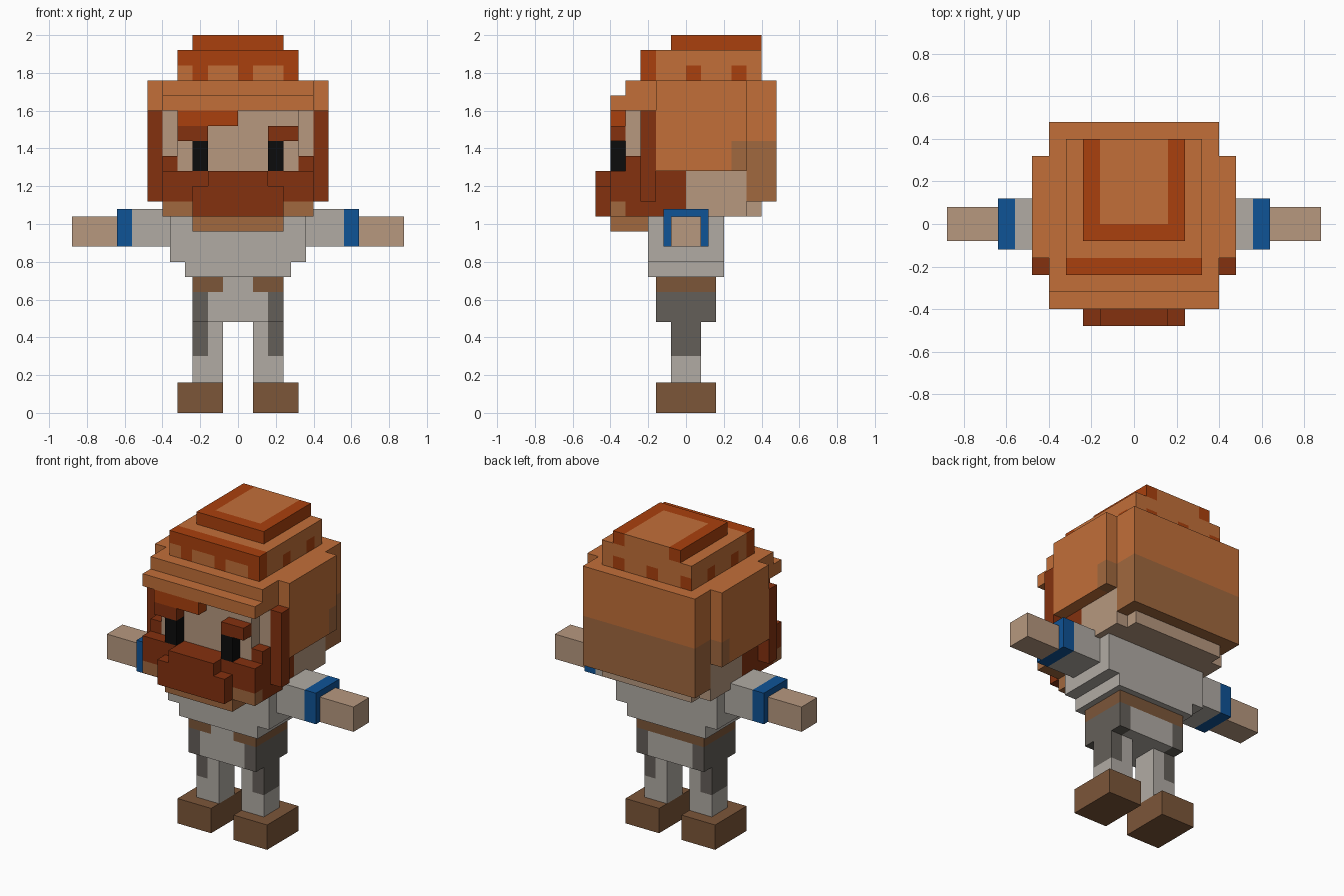
import bpy, bmesh
from math import floor
from mathutils import Vector

if "Cube" in bpy.data.objects:
    bpy.data.objects.remove(bpy.data.objects["Cube"], do_unlink=True)

U = 0.08  # size of one block; all coordinates below are in blocks


def linear(c):
    c /= 255
    return c / 12.92 if c <= 0.04045 else ((c + 0.055) / 1.055) ** 2.4


def material(name, r, g, b):
    m = bpy.data.materials.new(name)
    m.use_nodes = True
    colour = (linear(r), linear(g), linear(b), 1)
    m.diffuse_color = colour
    m.node_tree.nodes["Principled BSDF"].inputs["Base Color"].default_value = colour
    return m


orange = material("orange_hair", 194, 111, 57)
rust = material("rust_orange", 170, 64, 13)
dark_brown = material("dark_beard_brown", 132, 49, 15)
tan = material("tan_hair_tips", 161, 104, 62)
skin = material("skin", 183, 152, 127)
grey = material("light_grey_cloth", 177, 171, 164)
dark_grey = material("dark_grey_cloth", 100, 95, 89)
blue = material("blue_cuff", 15, 83, 150)
leather = material("leather_brown", 124, 86, 57)
black = material("eye_black", 12, 12, 12)


def box(name, x, y, z, mat, rule=None, extra_z=()):
    """Box spanning ranges x, y, z; a rule(centre, normal) picks face colours on a block grid."""
    bm = bmesh.new()
    bmesh.ops.create_cube(bm, size=1)
    spans = (x, y, z)
    for v in bm.verts:
        v.co = Vector([s[0] if c < 0 else s[1] for c, s in zip(v.co, spans)])
    mats = [mat]
    if rule:
        for axis, (lo, hi) in enumerate(spans):
            cuts = list(range(floor(lo) + 1, hi)) + (list(extra_z) if axis == 2 else [])
            normal = Vector([float(i == axis) for i in range(3)])
            for c in cuts:
                bmesh.ops.bisect_plane(bm, geom=bm.verts[:] + bm.edges[:] + bm.faces[:],
                                       plane_co=normal * c, plane_no=normal)
        bm.normal_update()
        for f in bm.faces:
            m = rule(f.calc_center_median(), f.normal)
            if m not in mats:
                mats.append(m)
            f.material_index = mats.index(m)
    bmesh.ops.scale(bm, vec=(U, U, U), verts=bm.verts)
    mesh = bpy.data.meshes.new(name)
    bm.to_mesh(mesh)
    bm.free()
    for m in mats:
        mesh.materials.append(m)
    obj = bpy.data.objects.new(name, mesh)
    bpy.context.collection.objects.link(obj)
    return obj


def pair(name, x, y, z, mat, rule=None, extra_z=()):
    """The same box on both sides of the body."""
    box("left_" + name, x, y, z, mat, rule, extra_z)
    box("right_" + name, (-x[1], -x[0]), y, z, mat, rule, extra_z)


# Colour rules
def leg_rule(c, n):
    return dark_grey if abs(c.x) > 2 and c.z > 3.75 else grey


def hip_rule(c, n):
    if c.z > 8:
        return leather if abs(c.x) > 1 or c.y > 1 else grey
    return dark_grey if abs(c.x) > 2 else grey


def beard_rule(c, n):
    return tan if c.y < -4 and c.z < 14 else dark_brown


def hair_rule(c, n):
    return tan if c.y > 3 and c.z < 18 else orange


def crown_rule(c, n):
    low = c.z < 23
    if n.y < -0.5:
        return orange if low and floor(c.x) % 3 else rust
    if c.y < -2:
        return rust
    if low and n.x > 0.5:
        return rust if floor(c.y) % 3 == 0 else orange
    if low and n.x < -0.5:
        return rust if floor(c.y) % 3 == 2 else orange
    if low and n.y > 0.5:
        return rust if floor(c.x) % 3 == 2 else orange
    return orange


def top_rule(c, n):
    return rust if abs(c.x) > 2 or c.y < 0 else orange


# Legs and hips
pair("shoe", (1, 4), (-2, 2), (0, 2), leather)
pair("leg", (1, 3), (-1, 1), (2, 6), grey, leg_rule, (3.75,))
box("hips", (-3, 3), (-2, 2), (6, 9), grey, hip_rule)

# Torso and arms
box("waist", (-3.5, 3.5), (-2.5, 2.5), (9, 10), grey)
box("chest", (-4.5, 4.5), (-2.5, 2.5), (10, 13), grey)
pair("sleeve", (4, 7), (-1.5, 1.5), (11, 13.5), grey)
pair("cuff", (7, 8), (-1.5, 1.5), (11, 13.5), blue)
pair("hand", (8, 11), (-1, 1), (11, 13), skin)

# Head
box("head", (-5, 5), (0, 4), (13, 20), skin)
box("nape", (-4, 4), (4, 5), (13, 14), skin)
box("cheeks", (-5, 5), (-3, 0), (16, 20), skin)
box("face", (-4, 4), (-4, -3), (16, 20), skin)
pair("eye", (2, 3), (-5, -4), (16, 18), black)
pair("eyebrow", (2, 4), (-5, -4), (18, 19), dark_brown)

# Beard
box("beard", (-5, 5), (-5, 0), (13, 16), dark_brown, beard_rule)
box("beard_tip", (-3, 3), (-5, -2.5), (12, 13), tan)
box("moustache", (-3, 3), (-6, -5), (13, 15), dark_brown)
box("moustache_top", (-2, 2), (-6, -5), (15, 16), dark_brown)
pair("whisker", (4, 5), (-4, -3), (16, 17), dark_brown)
pair("sideburn", (5, 6), (-3, -2), (14, 20), dark_brown)

# Hair, built up in tiers
box("hair_sides", (-6, 6), (-2, 4), (16, 22), orange, hair_rule)
box("hair_back", (-5, 5), (4, 6), (14, 22), orange, hair_rule)
box("hair_front_lower", (-5, 5), (-5, -2), (20, 21), orange)
box("hair_front_upper", (-5, 5), (-4, -2), (21, 22), orange)
box("fringe", (-4, 0), (-5, -4), (19, 20), rust)
box("hair_crown", (-4, 4), (-3, 5), (22, 24), orange, crown_rule)
box("hair_top", (-3, 3), (-1, 5), (24, 25), rust, top_rule)
